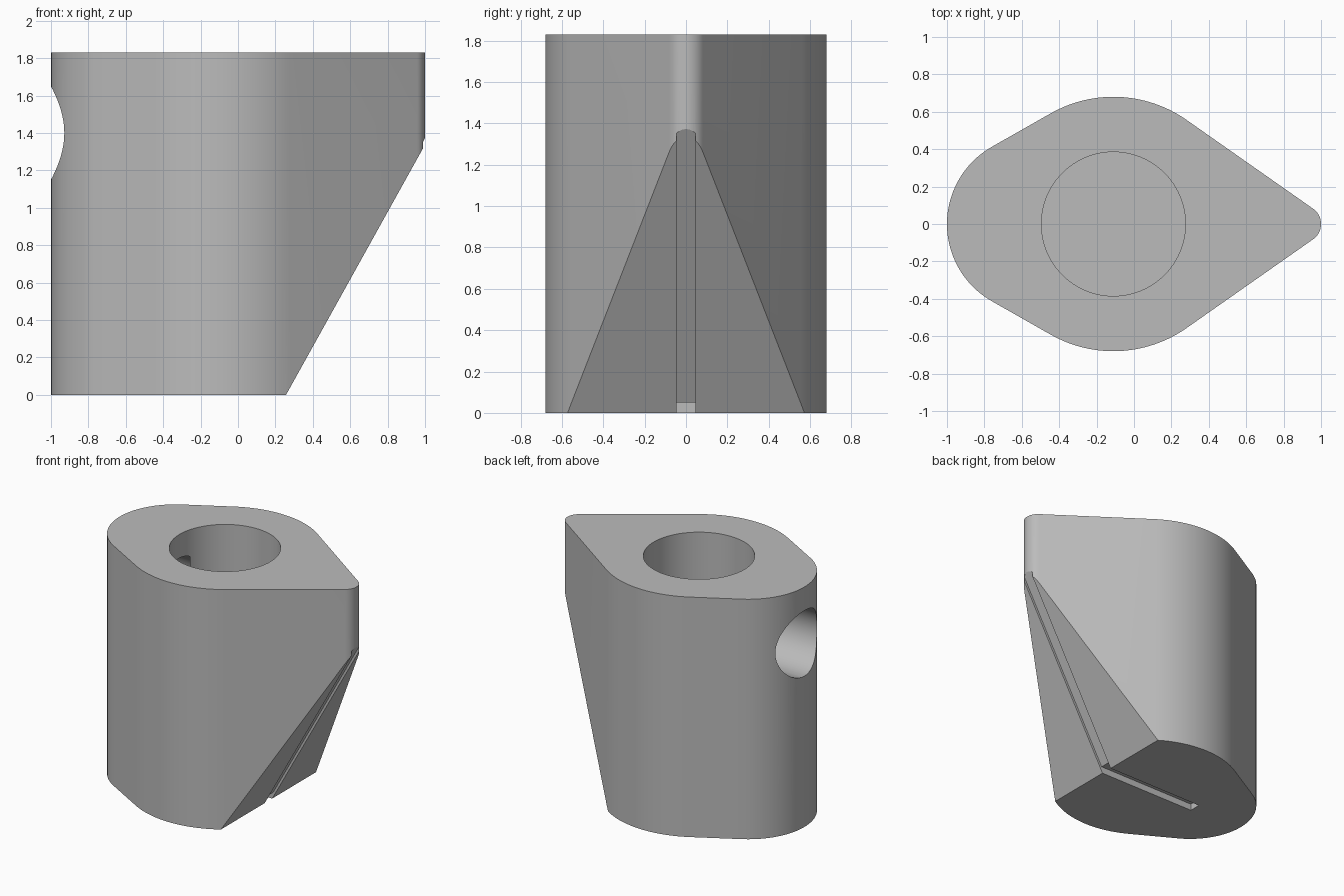
import bpy, bmesh
from math import pi, sin, cos, acos
from mathutils import Matrix

cube = bpy.data.objects.get("Cube")
if cube:
    bpy.data.objects.remove(cube, do_unlink=True)

HEIGHT = 1.83
BORE_X = -0.11
FOOT_X, SLOPE = 0.257, 1.8      # slanted face: z = SLOPE * (x - FOOT_X)


def prism(name, points, matrix=Matrix(), depth=1.0):
    """Extrude a closed 2D outline along local z, then place it."""
    bm = bmesh.new()
    face = bm.faces.new([bm.verts.new((x, y, 0)) for x, y in points])
    grown = bmesh.ops.extrude_face_region(bm, geom=[face])
    top = [v for v in grown["geom"] if isinstance(v, bmesh.types.BMVert)]
    bmesh.ops.translate(bm, verts=top, vec=(0, 0, depth))
    bm.transform(matrix)
    bmesh.ops.recalc_face_normals(bm, faces=bm.faces)
    mesh = bpy.data.meshes.new(name)
    bm.to_mesh(mesh)
    bm.free()
    obj = bpy.data.objects.new(name, mesh)
    bpy.context.collection.objects.link(obj)
    return obj


def arc(cx, r, start, end, steps):
    angles = [start + (end - start) * i / steps for i in range(steps + 1)]
    return [(cx + r * cos(a), r * sin(a)) for a in angles]


def circle(cx, r, steps=96):
    return arc(cx, r, 0, 2 * pi, steps)[:-1]


# Outline: three circles joined by their common tangents
nose_x, nose_r = 0.9, 0.1
belly_r = 0.68
heel_x, heel_r = -0.525, 0.475
a = acos((belly_r - nose_r) / (nose_x - BORE_X))
a = pi / 2 - (pi / 2 - a)
b = pi - acos((belly_r - heel_r) / (BORE_X - heel_x))
outline = (arc(nose_x, nose_r, -a, a, 20)
           + arc(BORE_X, belly_r, a, b, 28)
           + arc(heel_x, heel_r, b, 2 * pi - b, 48)
           + arc(BORE_X, belly_r, 2 * pi - b, 2 * pi - a, 28))
body = prism("body", outline, depth=HEIGHT)

# Cutters drawn in the xz plane are turned upright and centred on y
def side_prism(name, points, half_width):
    turn = Matrix.Translation((0, half_width, 0)) @ Matrix.Rotation(pi / 2, 4, "X")
    return prism(name, points, turn, 2 * half_width)


def slant(z, lift=0.0):
    return (FOOT_X + (z - lift) / SLOPE, z)


along_x = Matrix.Translation((-1.2, 0, 1.4)) @ Matrix.Rotation(pi / 2, 4, "Y")
cutters = [
    side_prism("slant_cutter", [slant(-0.2), (1.5, -0.2), (1.5, slant(0)[1] + SLOPE * (1.5 - FOOT_X))], 1),
    side_prism("slant_groove_cutter",
               [slant(-0.2, 0.035), (1.5, -0.2), (1.5, 0.035 + SLOPE * (1.5 - FOOT_X))], 0.045),
    side_prism("bottom_groove_cutter",
               [(-0.57, -0.1), (0.5, -0.1), (0.5, 0.05), (-0.57, 0.05)], 0.045),
    prism("bore_cutter", circle(BORE_X, 0.385), Matrix.Translation((0, 0, 0.95)), 1.2),
    # the side hole just breaks into the bore
    prism("side_hole_cutter", circle(0, 0.25, 72), along_x, 0.72),
]
for cutter in cutters:
    cutter.hide_render = True
    mod = body.modifiers.new(cutter.name, "BOOLEAN")
    mod.operation = "DIFFERENCE"
    mod.solver = "EXACT"
    mod.object = cutter

# Bake the cuts and drop the cutters
bpy.context.view_layer.update()
evaluated = body.evaluated_get(bpy.context.evaluated_depsgraph_get())
baked = bpy.data.meshes.new_from_object(evaluated)
body.modifiers.clear()
body.data = baked
for cutter in cutters:
    bpy.data.objects.remove(cutter, do_unlink=True)

# Plain grey finish
grey = bpy.data.materials.new("plain_grey")
grey.use_nodes = True
color = (0.5, 0.5, 0.5, 1)
grey.diffuse_color = color
grey.node_tree.nodes["Principled BSDF"].inputs["Base Color"].default_value = color
body.data.materials.clear()
body.data.materials.append(grey)
for poly in body.data.polygons:
    poly.material_index = 0

bpy.ops.object.select_all(action="DESELECT")
body.select_set(True)
bpy.context.view_layer.objects.active = body
bpy.ops.object.shade_smooth_by_angle(angle=pi / 7)
